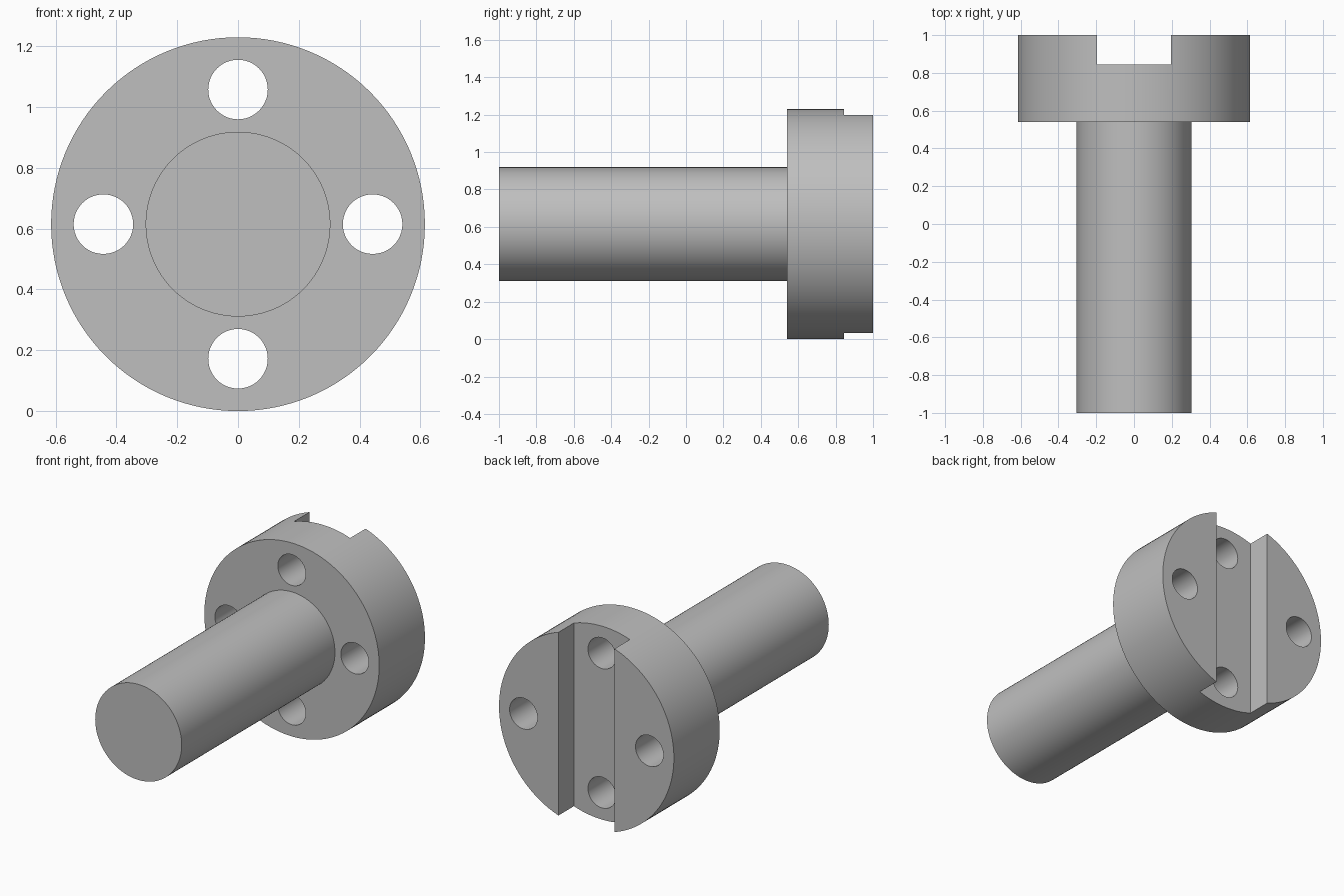
import bpy, math
from mathutils import Vector

if "Cube" in bpy.data.objects:
    bpy.data.objects.remove(bpy.data.objects["Cube"])

R = 0.615            # flange radius, also the axis height
metal = bpy.data.materials.new("grey_metal")
metal.diffuse_color = (0.52, 0.52, 0.52, 1)
metal.use_nodes = True
metal.node_tree.nodes["Principled BSDF"].inputs["Base Color"].default_value = metal.diffuse_color


def cylinder(name, radius, y0, y1, x=0.0, z=R, sides=96):
    """Cylinder lying along y."""
    bpy.ops.mesh.primitive_cylinder_add(
        vertices=sides, radius=radius, depth=y1 - y0,
        location=(x, (y0 + y1) / 2, z), rotation=(math.pi / 2, 0, 0))
    ob = bpy.context.object
    ob.name = name
    ob.data.materials.append(metal)
    return ob


def combine(target, other, operation):
    """Apply a boolean and remove the helper."""
    mod = target.modifiers.new(operation, "BOOLEAN")
    mod.operation = operation
    mod.solver = "EXACT"
    mod.object = other
    bpy.context.view_layer.objects.active = target
    bpy.ops.object.modifier_apply(modifier=mod.name)
    bpy.data.objects.remove(other, do_unlink=True)


# Flange disc with the shaft fused to its front
body = cylinder("flanged_shaft", R, 0.54, 1.0, sides=128)
combine(body, cylinder("shaft", 0.304, -1.0, 0.7), "UNION")

# Four through holes around the shaft
for i in range(4):
    a = i * math.pi / 2
    hole = cylinder("hole_cutter", 0.098, 0.4, 1.2,
                    0.443 * math.cos(a), R + 0.443 * math.sin(a), 48)
    combine(body, hole, "DIFFERENCE")

# Vertical slot across the back face
bpy.ops.mesh.primitive_cube_add(size=1, location=(0, 0.845 + 0.25, R))
slot = bpy.context.object
slot.name = "slot_cutter"
slot.scale = (0.394, 0.5, 2.0)
slot.data.materials.append(metal)
combine(body, slot, "DIFFERENCE")

# Smooth round walls, crisp edges
bpy.ops.object.select_all(action="DESELECT")
body.select_set(True)
bpy.context.view_layer.objects.active = body
bpy.ops.object.shade_smooth_by_angle(angle=math.radians(30))
